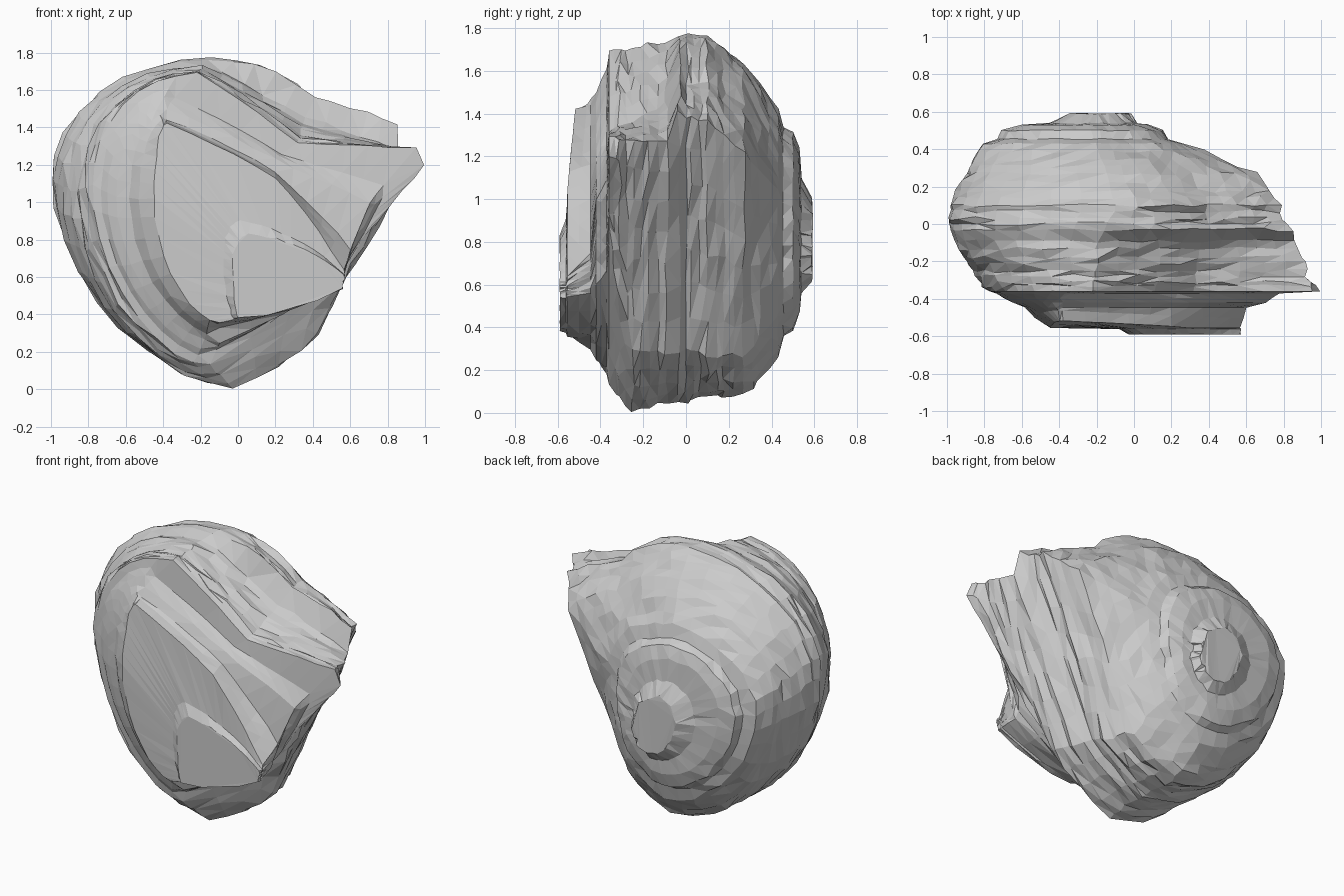
import bpy, bmesh, math, random
from mathutils import Vector

if "Cube" in bpy.data.objects:
    bpy.data.objects.remove(bpy.data.objects["Cube"])

random.seed(4)

# Slabs from front to back: y, top(x,z), left x, bottom(x,z), shoulder(x,z), tip(x,z), lower right(x,z)
SLABS = [
    (-.59, .06, .83, -.03, 0, .38, .30, .77, .57, .61, .56, .54),
    (-.555, -.38, 1.42, -.45, -.10, .36, .20, 1.13, .565, .64, .55, .54),
    (-.42, -.38, 1.50, -.65, -.10, .25, .20, 1.23, .70, 1.0, .54, .60),
    (-.36, -.22, 1.69, -.78, -.15, .13, .32, 1.32, .95, 1.29, .66, .80),
    (-.25, -.20, 1.70, -.86, -.03, .01, .34, 1.36, .93, 1.27, .43, .30),
    (-.09, -.20, 1.735, -.96, -.05, .05, .36, 1.45, .86, 1.28, .39, .27),
    (-.03, -.15, 1.765, -.985, -.05, .05, .42, 1.57, .86, 1.41, .36, .28),
    (.10, -.10, 1.76, -.985, -.10, .08, .40, 1.56, .79, 1.38, .31, .26),
    (.27, -.15, 1.63, -.90, -.10, .08, .30, 1.44, .66, 1.22, .23, .27),
    (.43, -.20, 1.42, -.81, -.15, .27, .10, 1.31, .27, 1.04, .13, .46),
    (.53, -.25, 1.24, -.61, -.20, .47, -.05, 1.15, .07, .90, .03, .62),
    (.59, -.22, 1.00, -.34, -.15, .62, -.13, .96, -.04, .82, -.05, .68),
]
LEFT = 17   # number of outline points on the rounded left side


def segment(a, b, n, bulge):
    """Points from a towards b (b left out), bowed outwards."""
    d = b - a
    out = Vector((-d.y, d.x)).normalized()
    return [a + d * (i / n) + out * bulge * 4 * (i / n) * (1 - i / n) for i in range(n)]


def outline(s):
    """Rounded left side, faceted right side."""
    y, tx, tz, lx, bx, bz, sx, sz, kx, kz, dx, dz = s
    lz = bz + .62 * (tz - bz)
    T, B, S, K, D = map(Vector, ((tx, tz), (bx, bz), (sx, sz), (kx, kz), (dx, dz)))
    K2 = K.lerp(D, .14)
    if kx > .94:
        K2 += Vector((.09, -.02))      # blunt end of the long beak
    pts = []
    for i in range(9):
        a = i / 9 * math.pi / 2
        pts.append(Vector((bx + (lx - bx) * math.sin(a) ** 1.12, lz + (bz - lz) * math.cos(a) ** 1.12)))
    for i in range(8):
        a = i / 8 * math.pi / 2
        pts.append(Vector((tx + (lx - tx) * math.cos(a), lz + (tz - lz) * math.sin(a))))
    pts += segment(T, S, 5, .05 if -.05 < y < .4 else .01)
    pts += segment(S, K, 5, .03 if y > .2 else .015 if y < -.5 else 0)
    pts += [K]
    pts += segment(K2, D, 6, .02 if y > .4 else 0)
    pts += segment(D, B, 4, .03)
    return pts


def mix(a, b, t, t_left=None):
    """Blend two outlines; the left side can blend at its own rate."""
    t_left = t if t_left is None else t_left
    return [p.lerp(q, t_left if 0 < i < LEFT else t) for i, (p, q) in enumerate(zip(a, b))]


# Stack the slabs: sharp ledges on the front right and back, rough grooves in the middle
rings = []
for a, b in zip(SLABS, SLABS[1:]):
    pa, pb = outline(a), outline(b)
    gap = b[0] - a[0]
    rings.append((a[0], pa))
    if a[0] < -.57:
        rings.append((a[0] + gap * .8, mix(pa, pb, .12)))
    elif a[0] < -.38:
        rings.append((a[0] + gap * .4, mix(pa, pb, .15, .4)))
        rings.append((a[0] + gap * .8, mix(pa, pb, .3, .65)))
    elif a[0] > .5:
        rings.append((a[0] + gap * .15, mix(pa, pb, .6)))
    elif a[0] > .4:
        rings.append((a[0] + gap * .25, mix(pa, pb, .4)))
        rings.append((a[0] + gap * .7, mix(pa, pb, .55)))
    elif gap > .1:
        for t in (.25, .45, .75):
            r = mix(pa, pb, t)
            depth = random.uniform(-.01, .04)
            # Grooves only cut the broken right side; the left keeps its round bow
            r = [p.lerp(Vector((-.1, .9)), depth) if p.x > .1 else
                 p.lerp(Vector((-.1, .9)), -.03 * t * (1 - t)) for p in r]
            rings.append((a[0] + gap * t, r))
rings.append((SLABS[-1][0], outline(SLABS[-1])))

bm = bmesh.new()
loops = []
for y, pts in rings:
    wob = .005 if y < -.35 else .012
    loop = []
    for p in pts:
        lean = .1 * max(0, p.y - 1.05) if y < -.5 else 0     # front plate leans back
        wy = wob * (.2 if y < -.35 else .9 if y < .4 else .3)
        loop.append(bm.verts.new((min(1, max(-1, p.x + random.uniform(-wob, wob))),
                                  y + lean + random.uniform(-wy, wy),
                                  max(0, p.y + random.uniform(-wob, wob)))))
    loops.append(loop)
for a, b in zip(loops, loops[1:]):
    n = len(a)
    for i in range(n):
        j = (i + 1) % n
        bm.faces.new((a[i], a[j], b[j], b[i]))
# End plates
bm.faces.new(loops[0])
bm.faces.new(loops[-1][::-1])
bmesh.ops.triangulate(bm, faces=bm.faces[:])
bmesh.ops.recalc_face_normals(bm, faces=bm.faces[:])

mesh = bpy.data.meshes.new("layered_rock")
bm.to_mesh(mesh)
bm.free()
rock = bpy.data.objects.new("layered_rock", mesh)
bpy.context.collection.objects.link(rock)
